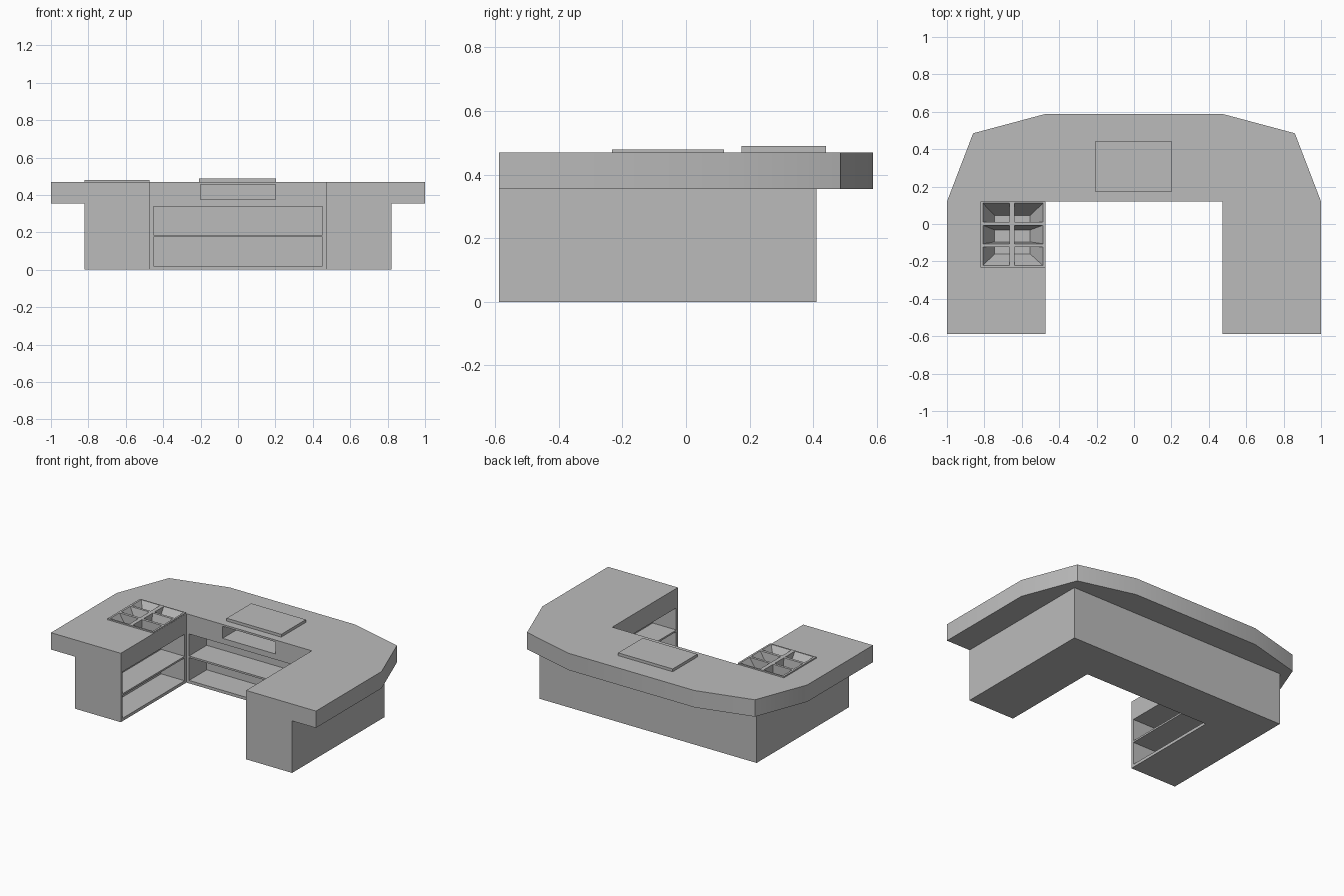
import bpy, bmesh, math

cube = bpy.data.objects.get("Cube")
if cube:
    bpy.data.objects.remove(cube, do_unlink=True)

GREY = (0.5, 0.5, 0.5, 1)
grey = bpy.data.materials.new("plain grey")
grey.use_nodes = True
grey.diffuse_color = GREY
grey.node_tree.nodes["Principled BSDF"].inputs["Base Color"].default_value = GREY


def finish(bm, name):
    bmesh.ops.recalc_face_normals(bm, faces=bm.faces)
    mesh = bpy.data.meshes.new(name)
    bm.to_mesh(mesh)
    bm.free()
    mesh.materials.append(grey)
    obj = bpy.data.objects.new(name, mesh)
    bpy.context.collection.objects.link(obj)
    return obj


def prism(name, outline, z0, z1):
    bm = bmesh.new()
    face = bm.faces.new([bm.verts.new((x, y, z0)) for x, y in outline])
    top = bmesh.ops.extrude_face_region(bm, geom=[face])["geom"]
    verts = [v for v in top if isinstance(v, bmesh.types.BMVert)]
    bmesh.ops.translate(bm, verts=verts, vec=(0, 0, z1 - z0))
    return finish(bm, name)


def frustum(name, low, high, z0, z1):
    """Block whose bottom and top rectangles (x0, x1, y0, y1) may differ."""
    bm = bmesh.new()
    bmesh.ops.create_cube(bm, size=1)
    for v in bm.verts:
        x0, x1, y0, y1 = high if v.co.z > 0 else low
        v.co = (x1 if v.co.x > 0 else x0, y1 if v.co.y > 0 else y0,
                z1 if v.co.z > 0 else z0)
    return finish(bm, name)


def box(name, x0, x1, y0, y1, z0, z1):
    return frustum(name, (x0, x1, y0, y1), (x0, x1, y0, y1), z0, z1)


def carve(obj, cutters):
    bpy.context.view_layer.objects.active = obj
    for cutter in cutters:
        cutter.hide_render = True
        mod = obj.modifiers.new("cut", 'BOOLEAN')
        mod.operation = 'DIFFERENCE'
        mod.solver = 'EXACT'
        mod.object = cutter
        bpy.ops.object.modifier_apply(modifier=mod.name)


def both_sides(half):
    return half + [(-x, y) for x, y in reversed(half)]


# Main U-shaped volumes
INNER, FRONT, WALL = 0.473, -0.588, 0.12
inside = [(INNER, WALL), (INNER, FRONT)]
base = prism("desk_base", both_sides(inside + [(0.82, FRONT), (0.82, 0.41)]), 0, 0.355)
counter = prism("countertop", both_sides(
    inside + [(1, FRONT), (1, WALL), (0.86, 0.485), (0.475, 0.588)]), 0.355, 0.47)

# Two rows of open shelves in the back and in both wings
shelf_cutters = []
for z0, z1 in ((0.02, 0.175), (0.187, 0.337)):
    shelf_cutters.append(box("back_shelf_cutter", -0.453, 0.453, 0, 0.31, z0, z1))
    for side in (-1, 1):
        xs = sorted((side * 0.4, side * 0.65))
        shelf_cutters.append(box("wing_shelf_cutter", *xs, -0.57, 0.1, z0, z1))
carve(base, shelf_cutters)

# Slot under the raised pad
slot = box("slot_cutter", -0.2, 0.2, 0, 0.32, 0.375, 0.457)

# Tray with two columns and three rows of tapered wells
tray = box("tray_rim", -0.822, -INNER - 0.001, -0.232, 0.119, 0.46, 0.479)
columns = [((-0.81, -0.665), (-0.745, -0.665)), ((-0.638, -0.485), (-0.638, -0.555))]
rows = [((0.01, 0.113), (0.01, 0.045)),
        ((-0.106, -0.006), (-0.096, -0.032)),
        ((-0.224, -0.124), (-0.16, -0.124))]
wells = [frustum("well_cutter", cx[1] + ry[1], cx[0] + ry[0], 0.375, 0.482)
         for cx in columns for ry in rows]
carve(counter, [slot] + wells)
carve(tray, wells)
for cutter in shelf_cutters + [slot] + wells:
    bpy.data.objects.remove(cutter, do_unlink=True)

# Raised pad on the counter
pad = box("counter_pad", -0.208, 0.204, 0.175, 0.44, 0.47, 0.489)

# Soft shading across the shallow bends of the rim
for obj in (base, counter, tray, pad):
    bpy.ops.object.select_all(action='DESELECT')
    obj.select_set(True)
    bpy.context.view_layer.objects.active = obj
    bpy.ops.object.shade_smooth_by_angle(angle=math.radians(30))
